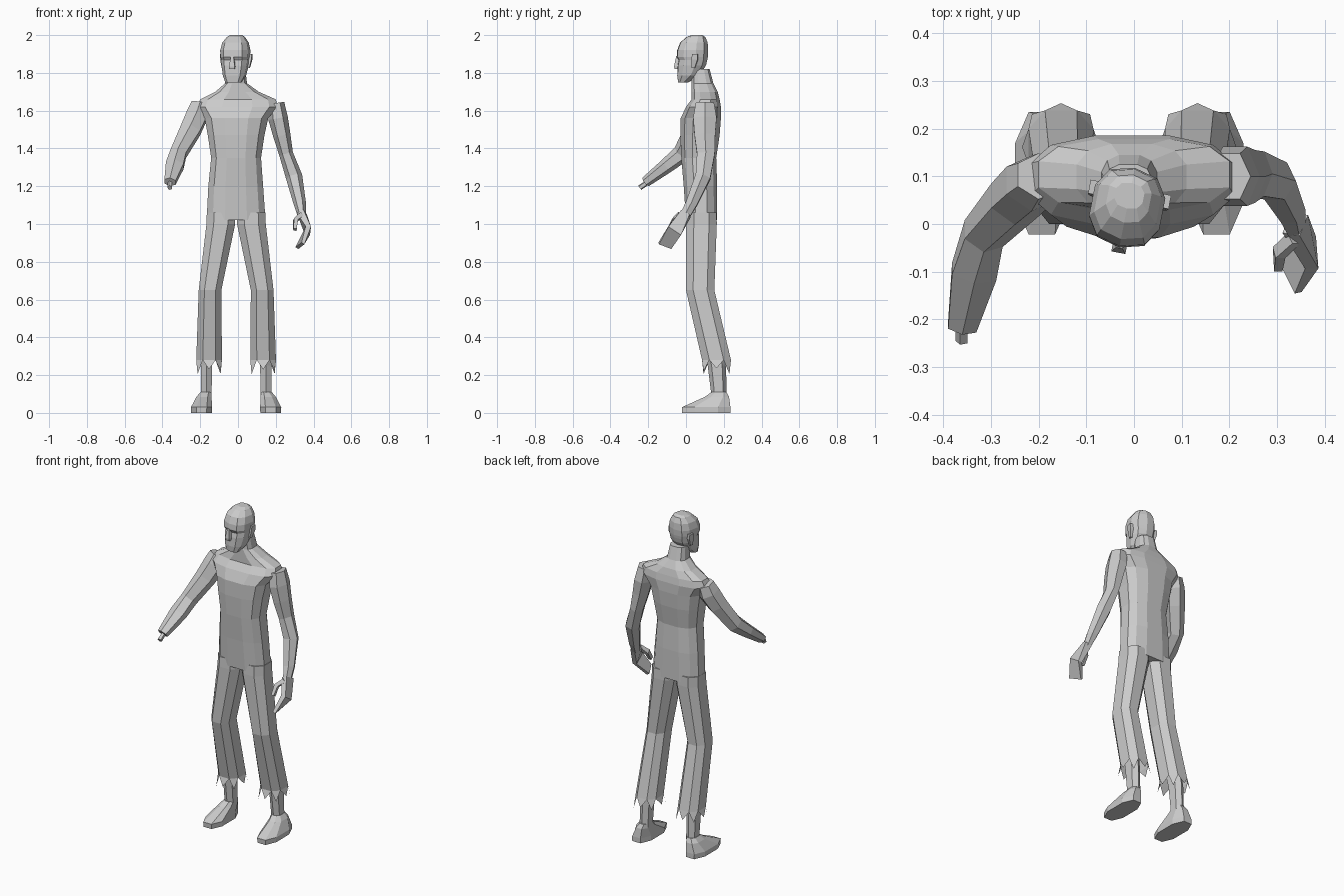
import bpy, bmesh
from math import cos, sin, pi, radians
from mathutils import Vector, Matrix

if "Cube" in bpy.data.objects:
    bpy.data.objects.remove(bpy.data.objects["Cube"])

SHIFT = -0.01  # the body stands slightly off centre


def unit_ring(n, p):
    """Rounded-box outline with n corners, normalised to +-1."""
    pts = []
    for i in range(n):
        t = 2 * pi * (i + 0.5) / n
        c, s = cos(t), sin(t)
        pts.append((abs(c) ** p * (1 if c > 0 else -1), abs(s) ** p * (1 if s > 0 else -1)))
    mx = max(abs(u) for u, v in pts)
    my = max(abs(v) for u, v in pts)
    return [(u / mx, v / my) for u, v in pts]


def finish(bm, name):
    bmesh.ops.recalc_face_normals(bm, faces=bm.faces)
    me = bpy.data.meshes.new(name)
    bm.to_mesh(me)
    bm.free()
    ob = bpy.data.objects.new(name, me)
    bpy.context.collection.objects.link(ob)
    return ob


def skin(bm, rings, cap_start=True, cap_end=True):
    loops = [[bm.verts.new(p) for p in r] for r in rings]
    n = len(loops[0])
    for a, b in zip(loops, loops[1:]):
        for i in range(n):
            j = (i + 1) % n
            bm.faces.new((a[i], a[j], b[j], b[i]))
    if cap_start:
        bm.faces.new(loops[0])
    if cap_end:
        bm.faces.new(loops[-1])
    return loops


def stack(name, rows, n=8, p=0.8, caps=(True, True), teeth=None):
    """Horizontal outlines; each row is z, centre x, half width, front y, back y."""
    bm = bmesh.new()
    shape = unit_ring(n, p)
    rings = [[(cx + hw * u, (y0 + y1) / 2 + (y1 - y0) / 2 * v, z) for u, v in shape]
             for z, cx, hw, y0, y1 in rows]
    loops = skin(bm, rings, *caps)
    if teeth:  # torn hem points
        low = loops[-1]
        mid = sum((v.co for v in low), Vector()) / n
        for i in range(n):
            a, b = low[i], low[(i + 1) % n]
            tip = mid + ((a.co + b.co) / 2 - mid) * 1.2
            tip.z -= teeth[i % len(teeth)]
            bm.faces.new((a, b, bm.verts.new(tip)))
    return finish(bm, name)


def tube(name, path, ref, n=6, p=1.0):
    """Limb along a path; each point is x, y, z, radius along ref, other radius."""
    bm = bmesh.new()
    pts = [Vector(q[:3]) for q in path]
    rings = []
    for i, q in enumerate(path):
        t = (pts[min(i + 1, len(pts) - 1)] - pts[max(i - 1, 0)]).normalized()
        a = Vector(ref)
        a = (a - t * a.dot(t)).normalized()
        b = t.cross(a)
        rings.append([pts[i] + a * q[3] * u + b * q[4] * v for u, v in unit_ring(n, p)])
    skin(bm, rings)
    return finish(bm, name)


# torso and neck
stack("torso", [
    (1.02, SHIFT, .156, .0, .165), (1.2, -.012, .145, -.012, .165),
    (1.35, SHIFT, .132, -.025, .16), (1.47, SHIFT, .15, -.03, .178),
    (1.56, -.008, .168, -.028, .185), (1.62, -.004, .215, .0, .185),
    (1.66, 0, .2, .03, .178), (1.70, -.005, .115, .03, .168),
    (1.745, SHIFT, .058, .03, .145), (1.82, -.012, .05, .03, .125)], n=12, p=.75)

# trouser legs, ankles and shoes
for side, s in (("left", 1), ("right", -1)):
    def row(z, cx, hw, y0, y1):
        return (z, s * cx + SHIFT, hw, y0, y1)
    stack(side + "_trouser_leg", [
        row(1.06, .08, .075, .003, .162), row(1.0, .081, .076, .0, .163),
        row(.65, .138, .06, .0, .15), row(.28, .143, .068, .085, .238)],
        caps=(True, False), teeth=(.075, .05, .06, .045))
    stack(side + "_ankle", [
        row(.4, .15, .033, .08, .19), row(.25, .157, .03, .115, .212),
        row(.09, .158, .028, .135, .215)], n=6)
    stack(side + "_shoe", [
        row(0, .183, .055, -.02, .235), row(.03, .183, .056, -.022, .235),
        row(.085, .17, .04, .1, .228), row(.11, .16, .029, .135, .215)])

# right arm, bent forward, ending in a bare bone stub
tube("right_arm", [
    (-.2, .1, 1.635, .045, .05), (-.215, .085, 1.58, .055, .062),
    (-.25, .05, 1.5, .053, .058), (-.315, -.02, 1.375, .042, .05),
    (-.335, -.1, 1.31, .047, .04), (-.36, -.215, 1.222, .03, .028)], (1, 0, 0))
tube("right_bone_stub", [(-.36, -.19, 1.23, .014, .014), (-.36, -.245, 1.192, .014, .014)],
     (1, 0, 0), n=5)

# left arm with curled hand
tube("left_arm", [
    (.2, .1, 1.64, .048, .045), (.212, .1, 1.56, .062, .052),
    (.232, .1, 1.47, .055, .046), (.255, .105, 1.37, .047, .037),
    (.297, .09, 1.25, .04, .044), (.327, .03, 1.11, .03, .033),
    (.338, -.005, 1.045, .026, .022)], (0, 1, 0))
tube("left_hand", [
    (.338, .0, 1.055, .026, .02), (.37, -.06, .965, .04, .014),
    (.328, -.112, .885, .038, .009)], (0, 1, .35), n=4, p=.8)
tube("left_thumb", [
    (.335, -.03, 1.05, .013, .012), (.304, -.06, 1.02, .014, .011),
    (.302, -.09, .97, .011, .009)], (0, 1, 0), n=4)

# head, modelled facing forward and then turned a little
head = [stack("head", [
    (1.75, 0, .042, -.085, -.03), (1.785, 0, .058, -.09, .03),
    (1.84, 0, .068, -.088, .065), (1.868, 0, .07, -.082, .072),
    (1.885, 0, .074, -.093, .075), (1.92, 0, .075, -.09, .077),
    (1.96, 0, .066, -.075, .074), (1.99, 0, .045, -.04, .062),
    (2.0, 0, .03, -.01, .045)], n=10, p=.8)]
head.append(stack("nose", [
    (1.82, 0, .014, -.102, -.06), (1.835, 0, .015, -.104, -.06),
    (1.89, 0, .007, -.094, -.06)], n=4, p=1))
for side, s in (("left", 1), ("right", -1)):
    head.append(stack(side + "_ear", [
        (1.825, s * .066, .008, .0, .018), (1.87, s * .074, .01, .003, .035),
        (1.9, s * .076, .01, .006, .035)], n=4, p=1))
turn = Matrix.Translation((-.013, .042, 0)) @ Matrix.Rotation(radians(-11), 4, 'Z')
for ob in head:
    ob.data.transform(turn)
